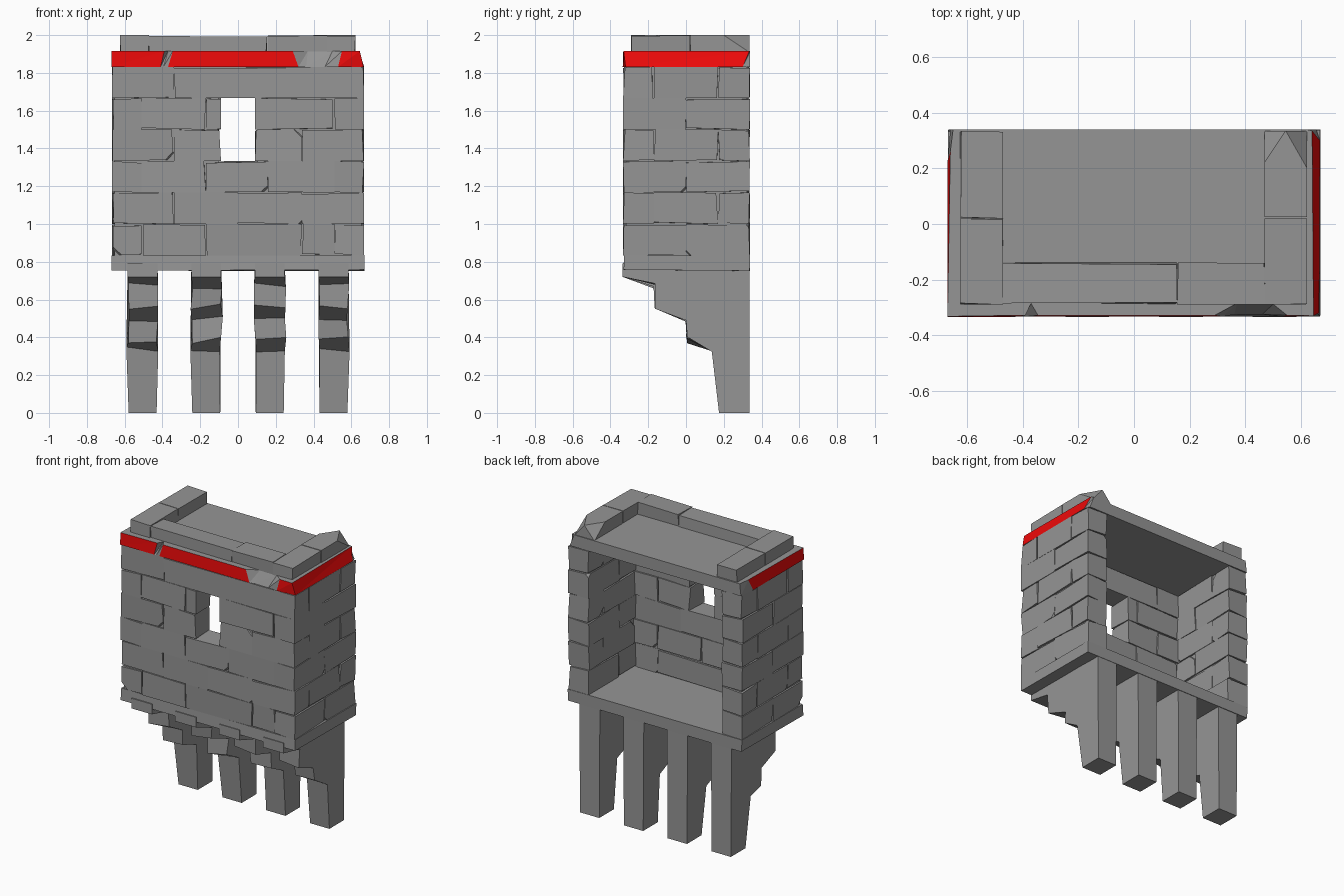
import bpy, bmesh, random
from mathutils import Vector

if "Cube" in bpy.data.objects:
    bpy.data.objects.remove(bpy.data.objects["Cube"])

random.seed(7)

grey = bpy.data.materials.new("stone_grey")
grey.diffuse_color = (0.3, 0.3, 0.3, 1)
grey.use_nodes = True
grey.node_tree.nodes["Principled BSDF"].inputs["Base Color"].default_value = grey.diffuse_color
red = bpy.data.materials.new("edge_red")
red.diffuse_color = (0.85, 0.003, 0.003, 1)
red.use_nodes = True
red.node_tree.nodes["Principled BSDF"].inputs["Base Color"].default_value = red.diffuse_color


def finish(name, bm, mats=(grey,)):
    bmesh.ops.recalc_face_normals(bm, faces=bm.faces[:])
    me = bpy.data.meshes.new(name)
    bm.to_mesh(me)
    bm.free()
    ob = bpy.data.objects.new(name, me)
    for m in mats:
        me.materials.append(m)
    bpy.context.collection.objects.link(ob)
    return ob


def stone(bm, x0, x1, y0, y1, z0, z1, rough=0.0, chip=0.0):
    """Box whose corners shrink randomly, sometimes with one corner knocked off."""
    c = Vector((x0 + x1, y0 + y1, z0 + z1)) / 2
    pts = []
    for x in (x0, x1):
        for y in (y0, y1):
            for z in (z0, z1):
                p = Vector((x, y, z))
                for i in range(3):
                    p[i] += max(0, random.uniform(-rough, rough)) * (1 if c[i] > p[i] else -1)
                pts.append(p)
    v = [bm.verts.new(p) for p in pts]
    for f in ((0, 1, 3, 2), (4, 6, 7, 5), (0, 4, 5, 1), (2, 3, 7, 6), (0, 2, 6, 4), (1, 5, 7, 3)):
        bm.faces.new([v[i] for i in f])
    if random.random() < chip:
        bmesh.ops.bevel(bm, geom=[random.choice(v)], offset=random.uniform(0.02, 0.05),
                        segments=1, affect='VERTICES')


# wall core filling the joints between stones
bm = bmesh.new()
I = 0.012
for s in (-1, 1):
    a, b = sorted((s * (0.51 + I), s * (0.665 - I)))
    stone(bm, a, b, -0.33 + I, 0.335 - I, 0.82, 1.84)
    a, b = sorted((s * (0.09 + I), s * 0.6))
    stone(bm, a, b, -0.33 + I, -0.17 - I, 0.82, 1.84)
stone(bm, -0.15, 0.15, -0.33 + I, -0.17 - I, 0.82, 1.335 - I)
stone(bm, -0.15, 0.15, -0.33 + I, -0.17 - I, 1.67 + I, 1.84)
finish("wall_core", bm)

# wall stones: joints along the front and along each side, course by course
front = [
    [(-0.51, -0.17, 0.34, 0.51)],
    [(-0.668, -0.34, 0, 0.34, 0.668)],
    [(-0.51, -0.17, 0.16, 0.51)],
    [(-0.668, -0.34, -0.09), (0.09, 0.34, 0.668)],
    [(-0.51, -0.17, -0.09), (0.09, 0.51)],
    [(-0.668, -0.34, 0.668)],
]
H = 1 / 6
bm = bmesh.new()
for k, runs in enumerate(front):
    z0 = 0.833 + k * H
    for run in runs:
        for a, b in zip(run, run[1:]):
            stone(bm, a, b, -0.333, -0.17, z0, z0 + H, 0.011, 0.4)
    joints = (-0.333, 0, 0.338) if k % 2 == 0 else (-0.17, 0.17, 0.338)
    for s in (-1, 1):
        x0, x1 = sorted((s * 0.51, s * 0.668))
        for a, b in zip(joints, joints[1:]):
            stone(bm, x0, x1, a, b, z0, z0 + H, 0.011, 0.4)
finish("wall_stones", bm)

# floor slab
bm = bmesh.new()
stone(bm, -0.67, 0.67, -0.33, 0.34, 0.752, 0.835, 0.008)
finish("floor_slab", bm)

# stepped brackets under the floor
profile = [(0.335, 0), (0.335, 0.79), (-0.335, 0.79), (-0.335, 0.72), (-0.165, 0.67),
           (-0.16, 0.56), (0.005, 0.495), (0.01, 0.385), (0.14, 0.335), (0.175, 0)]
for n, cx in enumerate((-0.505, -0.168, 0.168, 0.505)):
    bm = bmesh.new()
    sides = []
    for s in (-1, 1):
        ring = []
        for i, (y, z) in enumerate(profile):
            r = 0.018 if 3 < i < 9 else 0
            half = (0.074 if z == 0 else 0.079) + random.uniform(-1, 1) * r * 0.5
            ring.append(bm.verts.new((cx + s * half, y + random.uniform(-r, r) * 0.6,
                                      z + random.uniform(-r, r))))
        sides.append(ring)
        bm.faces.new(ring)
    m = len(profile)
    for i in range(m):
        j = (i + 1) % m
        bm.faces.new((sides[0][i], sides[0][j], sides[1][j], sides[1][i]))
    finish(f"bracket_{n + 1}", bm)

# roof slab with red edge; each row: bottom xy, top xy, 1 if the face to the next row is red
rim = [
    (-0.67, -0.335, -0.67, -0.332, 1),
    (-0.41, -0.333, -0.39, -0.328, 0), (-0.395, -0.333, -0.37, -0.285, 0),
    (-0.37, -0.333, -0.345, -0.328, 1),
    (0.32, -0.333, 0.29, -0.328, 0), (0.36, -0.325, 0.37, -0.285, 0),
    (0.46, -0.325, 0.50, -0.288, 0), (0.53, -0.333, 0.55, -0.328, 1),
    (0.665, -0.32, 0.645, -0.33, 1),
    (0.668, 0.30, 0.64, 0.335, 0), (0.655, 0.34, 0.62, 0.34, 0),
    (-0.66, 0.34, -0.65, 0.34, 0), (-0.67, 0.22, -0.66, 0.26, 1),
]
bm = bmesh.new()
low = [bm.verts.new((r[0], r[1], 1.832)) for r in rim]
top = [bm.verts.new((r[2], r[3], 1.915)) for r in rim]
bm.faces.new(low)
bm.faces.new(top)
for i, r in enumerate(rim):
    j = (i + 1) % len(rim)
    for tri in ((low[i], low[j], top[j]), (low[i], top[j], top[i])):
        bm.faces.new(tri).material_index = r[4]
finish("roof_slab", bm, (grey, red))

# parapet on three sides
bm = bmesh.new()
stone(bm, -0.625, -0.47, -0.29, 0.02, 1.91, 2.0, 0.006)
stone(bm, -0.625, -0.47, 0.02, 0.335, 1.91, 2.0, 0.006)
stone(bm, 0.468, 0.622, -0.29, 0.02, 1.91, 2.0, 0.006)
stone(bm, -0.475, 0.155, -0.288, -0.138, 1.91, 1.995, 0.008)
stone(bm, 0.155, 0.472, -0.29, -0.138, 1.91, 2.0, 0.006)
finish("parapet", bm)

# broken parapet stone at the back right
bm = bmesh.new()
for p in [(x, y, 1.91) for x in (0.468, 0.622) for y in (0.025, 0.335)] + [
        (0.468, 0.025, 2), (0.622, 0.025, 2), (0.622, 0.2, 2), (0.468, 0.22, 2), (0.545, 0.335, 2)]:
    bm.verts.new(p)
bmesh.ops.convex_hull(bm, input=bm.verts[:])
finish("parapet_broken_stone", bm)
